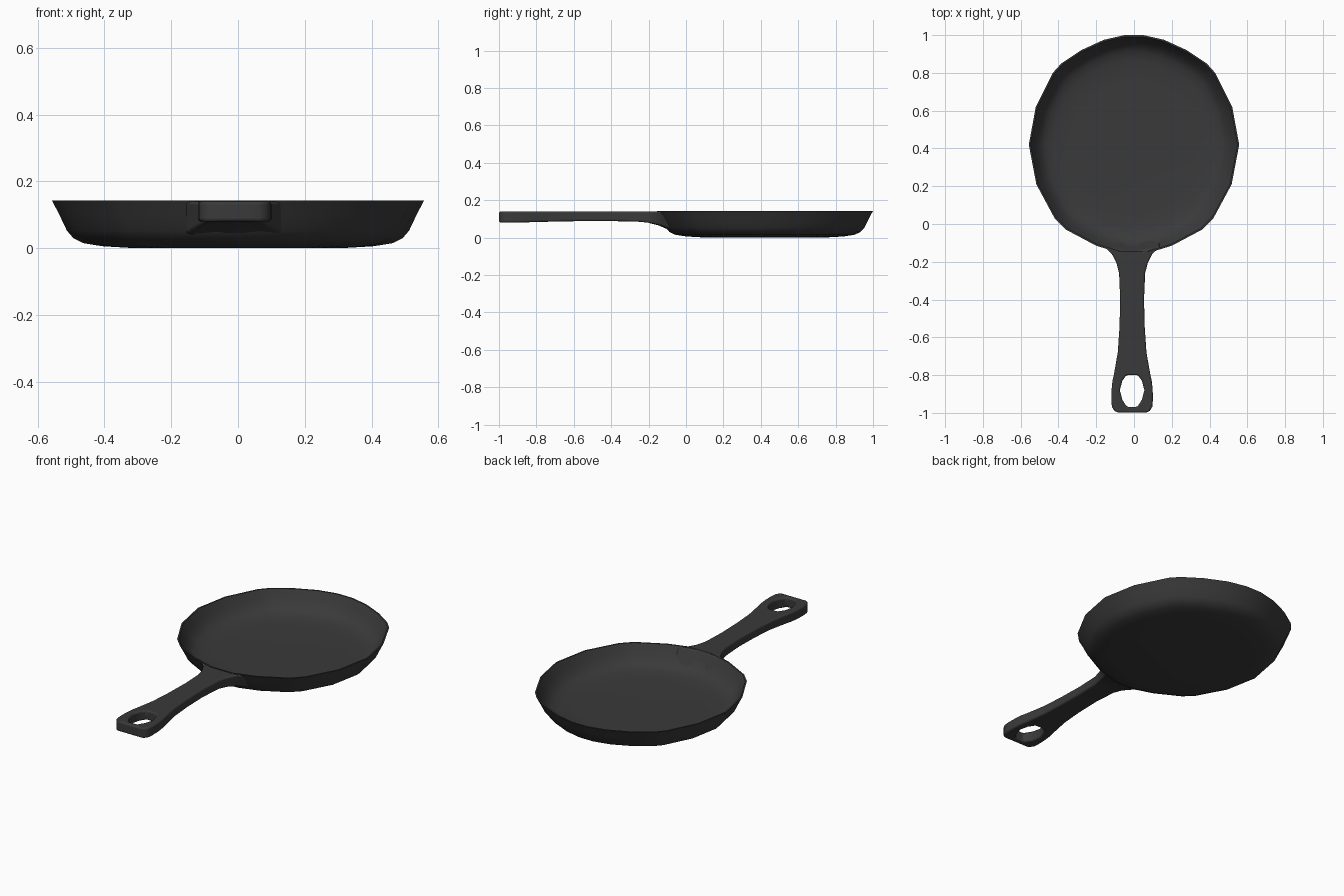
import bpy
import bmesh
from mathutils import Vector

cube = bpy.data.objects.get("Cube")
if cube:
    bpy.data.objects.remove(cube, do_unlink=True)

iron = bpy.data.materials.new("dark iron")
iron.use_nodes = True
iron.diffuse_color = (0.042, 0.042, 0.042, 1)
bsdf = iron.node_tree.nodes["Principled BSDF"]
bsdf.inputs["Base Color"].default_value = iron.diffuse_color
bsdf.inputs["Roughness"].default_value = 0.7


def finish(name, bm, angle, bevel=0):
    bmesh.ops.recalc_face_normals(bm, faces=bm.faces)
    mesh = bpy.data.meshes.new(name)
    bm.to_mesh(mesh)
    bm.free()
    mesh.materials.append(iron)
    obj = bpy.data.objects.new(name, mesh)
    bpy.context.collection.objects.link(obj)
    if bevel:
        mod = obj.modifiers.new("rounded edges", 'BEVEL')
        mod.width = bevel
        mod.segments = 3
        mod.limit_method = 'ANGLE'
        mod.angle_limit = 0.8
    bpy.ops.object.select_all(action='DESELECT')
    obj.select_set(True)
    bpy.context.view_layer.objects.active = obj
    bpy.ops.object.shade_smooth_by_angle(angle=angle)
    return obj


# Pan: faceted rim outline, mirrored, swept through a dish profile
half = [(0.05, 1.0), (0.16, 0.975), (0.28, 0.92), (0.385, 0.85), (0.43, 0.8),
        (0.52, 0.62), (0.557, 0.42), (0.517, 0.21), (0.42, 0.03),
        (0.36, -0.03), (0.2, -0.115), (0.07, -0.155)]
outline = half + [(-x, y) for x, y in reversed(half)]
centre_y = 0.42
profile = [(0.55, 0.0), (0.73, 0.006), (0.83, 0.015), (0.885, 0.03),
           (0.92, 0.053), (0.96, 0.1), (1.0, 0.143),
           (0.985, 0.143), (0.945, 0.1), (0.9, 0.062), (0.85, 0.042),
           (0.77, 0.03), (0.6, 0.025)]

bm = bmesh.new()
rings = [[bm.verts.new((x * s, centre_y + (y - centre_y) * s, z)) for x, y in outline]
         for s, z in profile]
count = len(outline)
for lower, upper in zip(rings, rings[1:]):
    for i in range(count):
        j = (i + 1) % count
        bm.faces.new((lower[i], lower[j], upper[j], upper[i]))
bm.faces.new(rings[0])
bm.faces.new(rings[-1])
finish("pan", bm, 0.9)

# Handle rows: y, half width, half hole width, underside height, underside y shift
rows = [(-0.145, 0.15, 0.03, 0.04, 0.055), (-0.172, 0.108, 0.03, 0.065, 0.025),
        (-0.205, 0.083, 0.03, 0.08, 0), (-0.26, 0.069, 0.03, 0.085, 0),
        (-0.4, 0.063, 0.03, 0.088, 0), (-0.55, 0.067, 0.03, 0.088, 0),
        (-0.68, 0.076, 0.03, 0.086, 0), (-0.8, 0.097, 0.03, 0.083, 0),
        (-0.83, 0.104, 0.052, 0.082, 0), (-0.88, 0.109, 0.065, 0.081, 0),
        (-0.93, 0.11, 0.052, 0.08, 0), (-0.968, 0.107, 0.028, 0.08, 0),
        (-0.99, 0.093, 0.035, 0.08, 0), (-0.999, 0.072, 0.03, 0.08, 0)]
hole_rows = range(7, 11)
offset_x = -0.01

bm = bmesh.new()
top, under = [], []
for k, (y, w, h, low, shift) in enumerate(rows):
    columns = (-w, -h, h, w)
    bow = 1.0 if k < 2 else 0
    top.append([bm.verts.new((x + offset_x, y + bow * x * x, 0.14)) for x in columns])
    under.append([bm.verts.new((x + offset_x, y + shift + bow * x * x, low)) for x in columns])
for k in range(len(rows) - 1):
    for c in range(3):
        if c == 1 and k in hole_rows:
            continue
        for grid in (top, under):
            bm.faces.new((grid[k][c], grid[k][c + 1], grid[k + 1][c + 1], grid[k + 1][c]))
    # Outer sides, and inner sides beside the hanging hole
    for c in ((0, 1, 2, 3) if k in hole_rows else (0, 3)):
        bm.faces.new((top[k][c], top[k + 1][c], under[k + 1][c], under[k][c]))
# End caps and the two short ends of the hole
for k in (0, hole_rows.start, hole_rows.stop, len(rows) - 1):
    for c in ((0, 1, 2) if k in (0, len(rows) - 1) else (1,)):
        bm.faces.new((top[k][c], top[k][c + 1], under[k][c + 1], under[k][c]))
finish("handle", bm, 0.9, 0.016)
